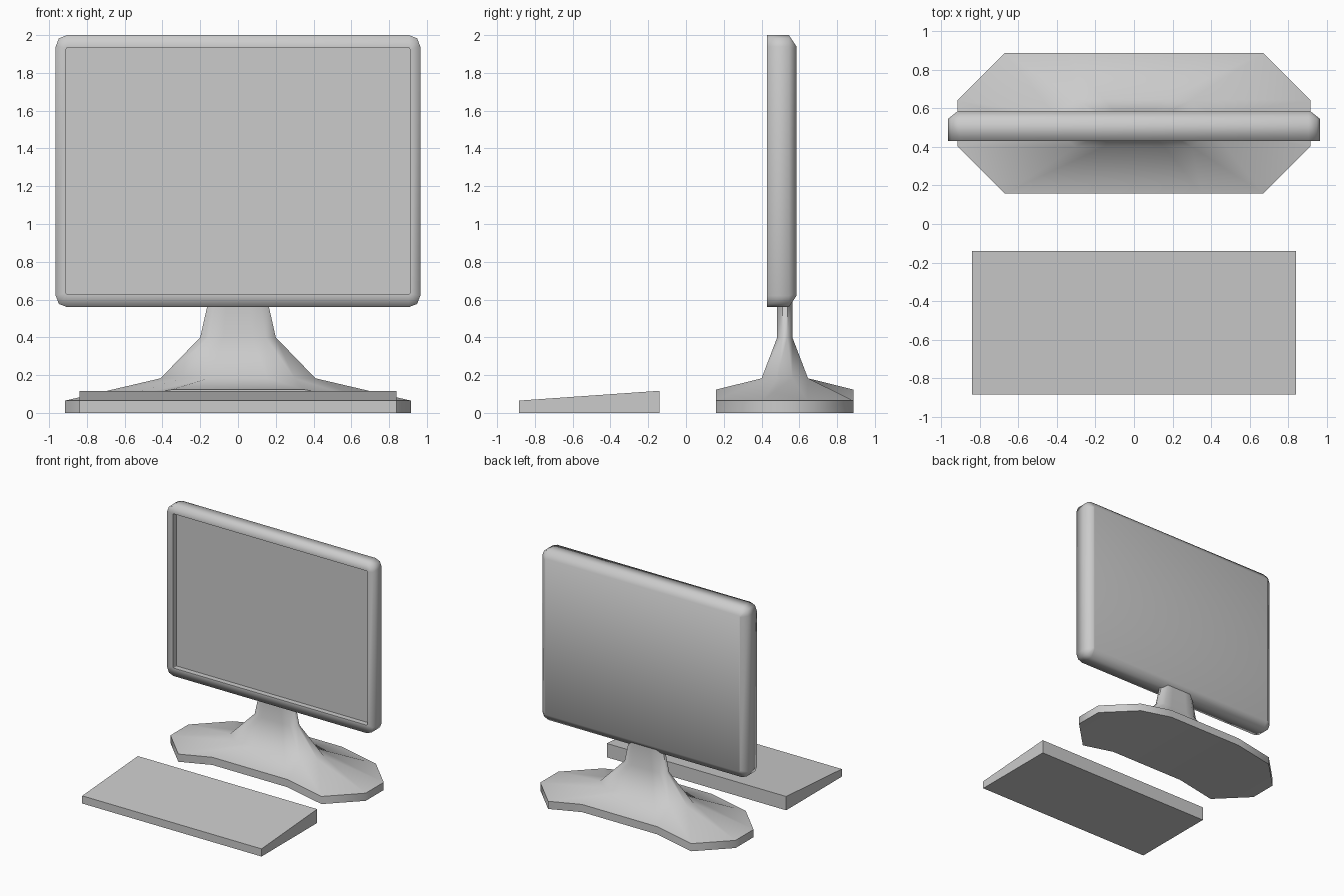
import bpy, bmesh

if "Cube" in bpy.data.objects:
    bpy.data.objects.remove(bpy.data.objects["Cube"])


def mirror_ring(quarter):
    """Quarter outline (right side to middle) mirrored to a closed ring."""
    half = quarter + [(-a, b) for a, b in reversed(quarter)]
    return half + [(a, -b) for a, b in reversed(half)]


def loft(name, rings, sharp=None, smooth=True):
    """Bridge equal rings of points and close both ends with quad strips."""
    bm = bmesh.new()
    vs = [[bm.verts.new(p) for p in r] for r in rings]
    n = len(rings[0])
    for a, b in zip(vs, vs[1:]):
        for i in range(n):
            j = (i + 1) % n
            bm.faces.new((a[i], a[j], b[j], b[i]))
    for r in (vs[0], vs[-1]):
        for i in range(n // 2 - 1):
            bm.faces.new((r[i], r[i + 1], r[n - 2 - i], r[n - 1 - i]))
    bmesh.ops.recalc_face_normals(bm, faces=bm.faces)
    for f in bm.faces:
        f.smooth = smooth
    if sharp:
        for e in bm.edges:
            if sharp(e):
                e.smooth = False
    me = bpy.data.meshes.new(name)
    bm.to_mesh(me)
    bm.free()
    ob = bpy.data.objects.new(name, me)
    bpy.context.collection.objects.link(ob)
    return ob


def panel(name, pts, y):
    """Flat shape facing the front."""
    me = bpy.data.meshes.new(name)
    me.from_pydata([(x, y, z) for x, z in pts], [], [range(len(pts))])
    ob = bpy.data.objects.new(name, me)
    bpy.context.collection.objects.link(ob)


# Monitor housing with recessed screen
def frame(hx, hz, c, y):
    q = [(hx, hz - c), (hx - .28 * c, hz - .28 * c), (hx - c, hz)]
    return [(x, y, z + 1.28) for x, z in mirror_ring(q)]


def recess_edge(e):
    return all(v.co.y < .5 and abs(v.co.x) < .92 and abs(v.co.z - 1.28) < .66
               for v in e.verts)


loft("monitor", [frame(.91, .653, .008, .475), frame(.91, .653, .008, .43),
                 frame(.965, .72, .06, .43), frame(.965, .72, .06, .545),
                 frame(.915, .66, .01, .585)], recess_edge)

# Window, scroll bar and pointer on the screen
for name, x0, x1 in (("screen_window", -.355, .61), ("scroll_bar", .665, .72)):
    panel(name, [(x0, .84), (x1, .84), (x1, 1.72), (x0, 1.72)], .472)
panel("pointer", [(-.485, 1.62), (-.48, 1.59), (-.46, 1.58), (-.445, 1.585),
                  (-.455, 1.61)], .472)


# Stand: arched foot rising into a flat neck
def stand_ring(hx, hy, z, lift=0.0):
    q = [(hx, .33 * hy), (.733 * hx, hy), (.385 * hx, hy)]
    return [(x, y + .523, z + (lift if abs(x) < .5 * hx else 0))
            for x, y in mirror_ring(q)]


stand = loft("stand", [stand_ring(.915, .364, 0, .058), stand_ring(.915, .364, .065, .058),
                       stand_ring(.41, .123, .183), stand_ring(.2, .04, .4),
                       stand_ring(.155, .04, .6)])
bpy.context.view_layer.objects.active = stand
stand.select_set(True)
bpy.ops.object.shade_smooth_by_angle(angle=1.0)

# Keyboard wedge
base = [(.84, -.885), (-.84, -.885), (-.84, -.14), (.84, -.14)]
loft("keyboard", [[(x, y, 0) for x, y in base],
                  [(x, y, .065 if y < -.5 else .117) for x, y in base]], smooth=False)
